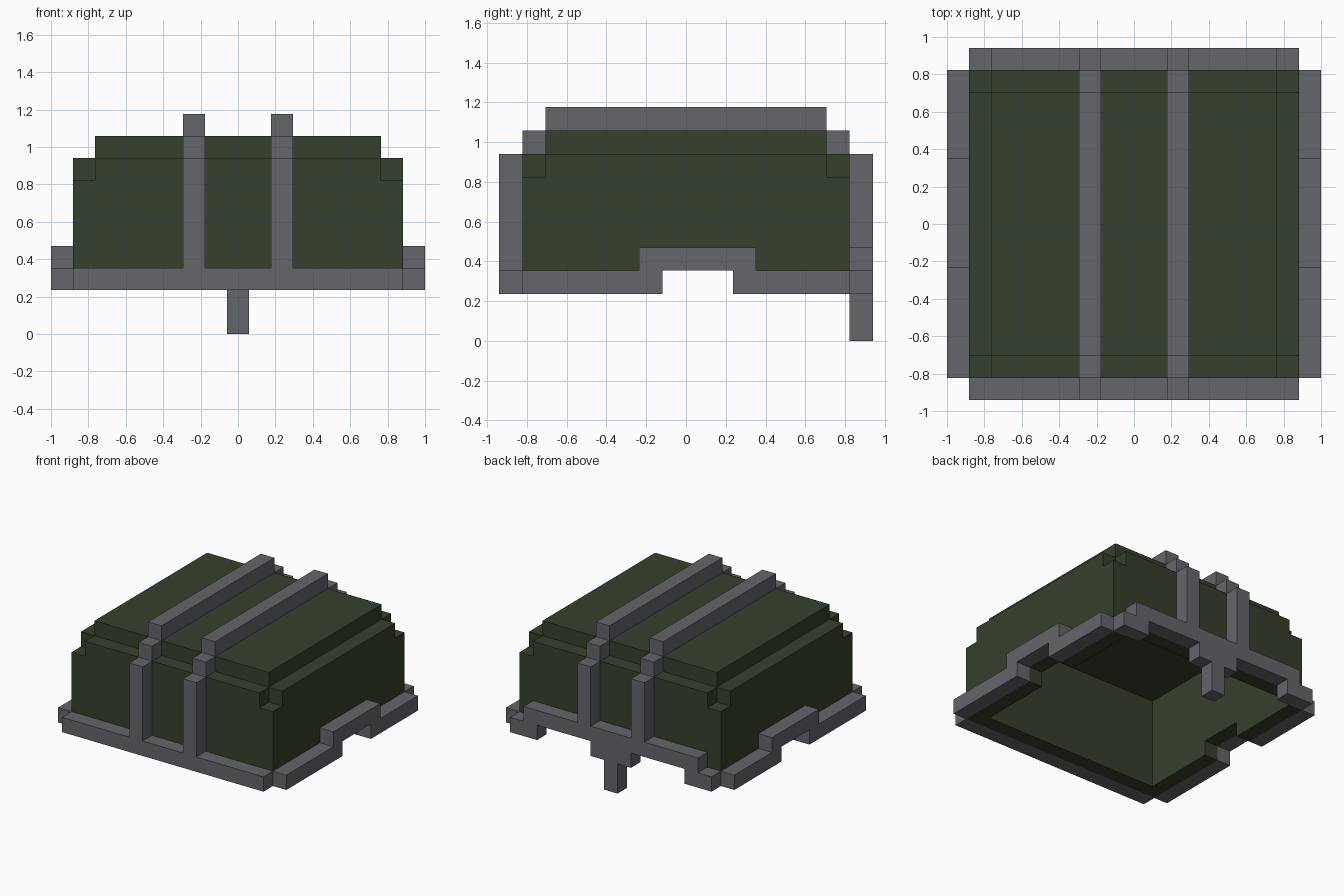
import bpy, bmesh
from mathutils import Vector

default_cube = bpy.data.objects.get("Cube")
if default_cube:
    bpy.data.objects.remove(default_cube, do_unlink=True)

UNIT = 2 / 17  # edge length of one building block


def make_material(name, colour):
    material = bpy.data.materials.new(name)
    material.use_nodes = True
    material.diffuse_color = colour
    material.node_tree.nodes["Principled BSDF"].inputs["Base Color"].default_value = colour
    return material


GREEN = make_material("dark_olive_green", (0.036, 0.051, 0.026, 1))
GREY = make_material("steel_grey", (0.125, 0.133, 0.147, 1))


def extrude_profile(name, points, axis, start, end, material):
    """Extrude a profile of (horizontal, z) points along the x or y axis."""
    def place(h, z, depth):
        return Vector((depth, h, z) if axis == "x" else (h, depth, z)) * UNIT

    bm = bmesh.new()
    face = bm.faces.new([bm.verts.new(place(h, z, start)) for h, z in points])
    extruded = bmesh.ops.extrude_face_region(bm, geom=[face])["geom"]
    moved = [v for v in extruded if isinstance(v, bmesh.types.BMVert)]
    bmesh.ops.translate(bm, verts=moved, vec=place(0, 0, end - start))
    bmesh.ops.recalc_face_normals(bm, faces=bm.faces)
    mesh = bpy.data.meshes.new(name)
    bm.to_mesh(mesh)
    bm.free()
    mesh.materials.append(material)
    obj = bpy.data.objects.new(name, mesh)
    bpy.context.collection.objects.link(obj)
    return obj


def box(name, x, y, z, material):
    corners = [(x[0], z[0]), (x[1], z[0]), (x[1], z[1]), (x[0], z[1])]
    return extrude_profile(name, corners, "y", y[0], y[1], material)


def mirrored(half):
    """Complete a right half outline with its mirror image."""
    return half + [(-h, z) for h, z in reversed(half)]


# Shell: roof and front and back walls with stepped upper corners
box("roof", (-6.5, 6.5), (-6, 6), (8, 9), GREEN)
wall_top = [(7.5, 7), (6.5, 7), (6.5, 8)]
extrude_profile("front_wall", mirrored([(7.5, 2)] + wall_top), "y", -7, -6, GREEN)
back_half = [(6.5, 3), (6.5, 2), (7.5, 2)] + wall_top
extrude_profile("back_wall", mirrored(back_half), "y", 6, 7, GREEN)

# Side walls and side rims, both with a gap at the lower edge
gap = [(-1, 2), (-1, 3), (2, 3), (2, 2)]
side_wall = [(-6, 2)] + gap + [(6, 2), (6, 8), (-6, 8)]
side_rim = [(-7, 2)] + gap + [(7, 2), (7, 3), (3, 3), (3, 4), (-2, 4), (-2, 3), (-7, 3)]
for side, sign in (("left", 1), ("right", -1)):
    extrude_profile(side + "_wall", side_wall, "x", sign * 6.5, sign * 7.5, GREEN)
    extrude_profile(side + "_rim", side_rim, "x", sign * 7.5, sign * 8.5, GREY)

# Front rim, and back rim with two openings and a central guard
box("front_rim", (-7.5, 7.5), (-8, -7), (2, 3), GREY)
back_rim = [(0.5, 0), (0.5, 2), (1.5, 2), (1.5, 3), (5.5, 3), (5.5, 2),
            (7.5, 2), (7.5, 3), (6.5, 3), (6.5, 4)]
extrude_profile("back_rim_and_guard", mirrored(back_rim), "y", 7, 8, GREY)

# Two raised straps stepping over the shell from front to back
for side, x in (("left", (1.5, 2.5)), ("right", (-2.5, -1.5))):
    box(side + "_strap_top", x, (-6, 6), (9, 10), GREY)
    for end, sign, bottom in (("front", -1, 3), ("back", 1, 4)):
        name = f"{side}_strap_{end}"
        box(name + "_step", x, (sign * 6, sign * 7), (8, 9), GREY)
        box(name + "_upright", x, (sign * 7, sign * 8), (bottom, 8), GREY)
